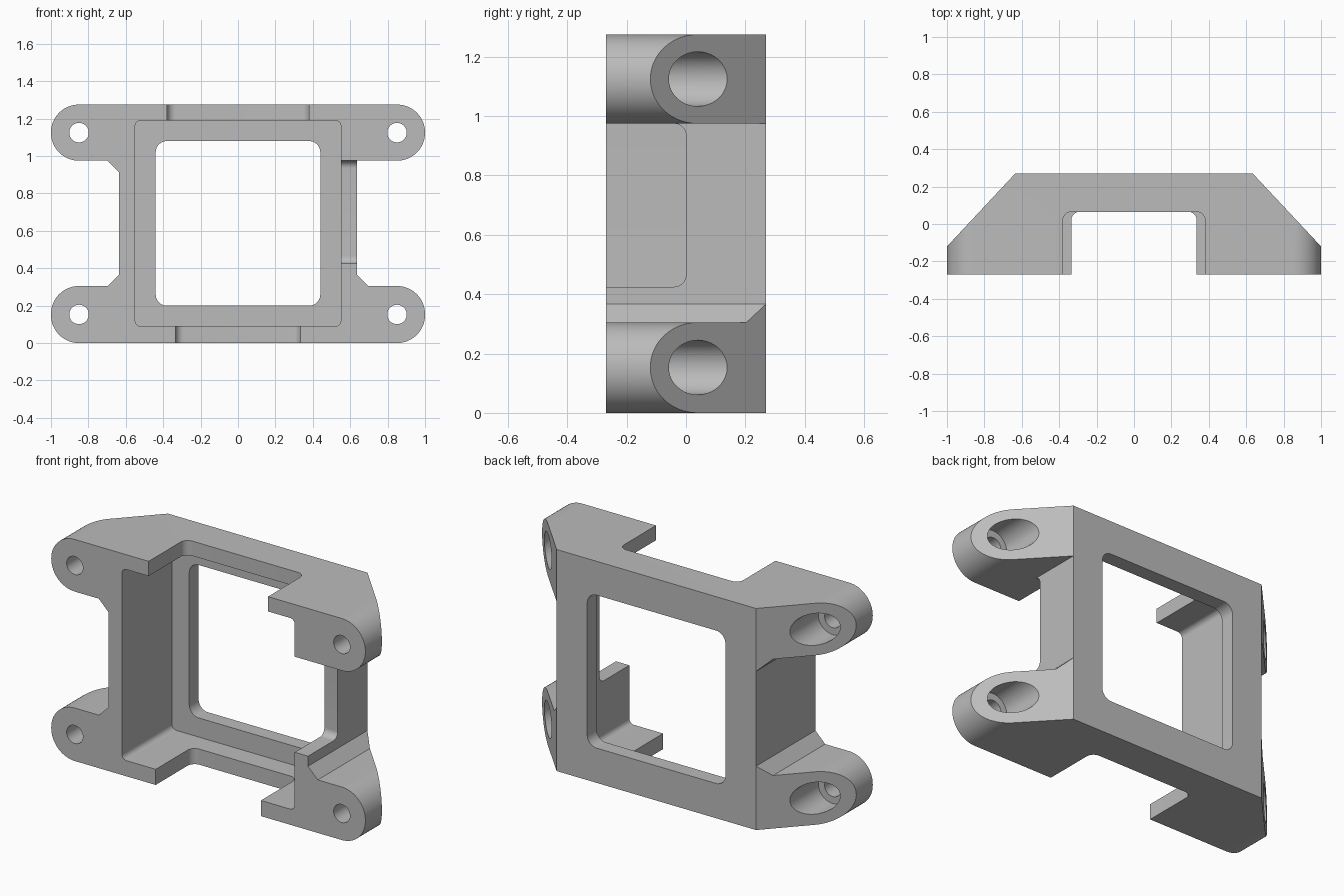
import bpy, bmesh, math
from mathutils import Vector

cube = bpy.data.objects.get("Cube")
if cube:
    bpy.data.objects.remove(cube, do_unlink=True)

grey = bpy.data.materials.new("plain_grey")
grey.use_nodes = True
COLOUR = (0.5, 0.5, 0.5, 1)
grey.diffuse_color = COLOUR
grey.node_tree.nodes["Principled BSDF"].inputs["Base Color"].default_value = COLOUR

FRONT, BACK, HEIGHT = -0.27, 0.27, 1.275
SIDE = 0.635            # half width of the central frame
HOLE_X, EAR_R = 0.85, 0.15


def rounded(corners, steps=12):
    """Polygon with filleted right-angle corners, given as (a, b, radius)."""
    out = []
    for i, (a, b, r) in enumerate(corners):
        p = Vector((a, b))
        if not r:
            out.append(p)
            continue
        u = (Vector(corners[i - 1][:2]) - p).normalized()
        v = (Vector(corners[(i + 1) % len(corners)][:2]) - p).normalized()
        centre = p + (u + v) * r
        for k in range(steps + 1):
            t = math.pi / 2 * k / steps
            out.append(centre - r * (v * math.cos(t) + u * math.sin(t)))
    return out


def rect(a0, a1, b0, b1, r=0):
    return rounded([(a0, b0, r), (a1, b0, r), (a1, b1, r), (a0, b1, r)])


def circle(a, b, r, n=40):
    return [Vector((a + r * math.cos(2 * math.pi * k / n),
                    b + r * math.sin(2 * math.pi * k / n))) for k in range(n)]


def prism(name, outline, axis, lo, hi):
    """Extrude a 2D outline along one axis."""
    place = {"x": lambda p, h: (h, p.x, p.y),
             "y": lambda p, h: (p.x, h, p.y),
             "z": lambda p, h: (p.x, p.y, h)}[axis]
    bm = bmesh.new()
    rings = [[bm.verts.new(place(p, h)) for p in outline] for h in (lo, hi)]
    for ring in rings:
        bm.faces.new(ring)
    n = len(outline)
    for i in range(n):
        j = (i + 1) % n
        bm.faces.new((rings[0][i], rings[0][j], rings[1][j], rings[1][i]))
    bmesh.ops.recalc_face_normals(bm, faces=bm.faces)
    mesh = bpy.data.meshes.new(name)
    bm.to_mesh(mesh)
    bm.free()
    mesh.materials.append(grey)
    obj = bpy.data.objects.new(name, mesh)
    bpy.context.collection.objects.link(obj)
    return obj


# Frame with four rounded mounting ears; the upper left ear has no gusset
LOW, HIGH, G = 0.305, 0.975, 0.062
outline = rounded([
    (-1, 0, EAR_R), (1, 0, EAR_R), (1, LOW, EAR_R),
    (SIDE + G, LOW, 0), (SIDE, LOW + G, 0), (SIDE, HIGH, 0),
    (1, HIGH, EAR_R - 0.001), (1, HEIGHT, EAR_R - 0.001),
    (-1, HEIGHT, EAR_R - 0.001), (-1, HIGH, EAR_R - 0.001),
    (-SIDE - G, HIGH, 0), (-SIDE, HIGH - G, 0),
    (-SIDE, LOW + G, 0), (-SIDE - G, LOW, 0), (-1, LOW, EAR_R)], 16)
frame = prism("mounting_frame", outline, "y", FRONT, BACK)

cutters = []


def cut(*args):
    cutters.append(prism(*args))


# Cavity, rear window, and openings in the top, bottom and one side wall
cut("cavity_cutter", rect(-0.55, 0.55, 0.09, 1.19, 0.03), "y", -0.5, 0.185)
cut("window_cutter", rect(-0.44, 0.44, 0.2, 1.08, 0.06), "y", 0, 0.5)
cut("top_notch_cutter", rect(-0.38, 0.38, -0.5, 0.065, 0.045), "z", 1.1, 1.5)
cut("bottom_notch_cutter", rect(-0.335, 0.335, -0.5, 0.065, 0.045), "z", -0.2, 0.15)
cut("side_slot_cutter", rounded([(-0.5, 0.425, 0), (0, 0.425, 0.04),
                                 (0, HIGH, 0.04), (-0.5, HIGH, 0)]), "x", 0.5, 0.66)

# Sloped rear of the ears, with counterbored screw holes
run, rise = 1 - SIDE, -0.12 - BACK
for s in (-1, 1):
    slope = [Vector((s * (SIDE + run * t), BACK + rise * t)) for t in (-0.3, 1.3)]
    slope.append(Vector((s * 1.4, 0.6)))
    cut("slope_cutter", slope, "z", -0.3, 1.6)
    for z in (0.153, 1.125):
        cut("screw_hole_cutter", circle(s * HOLE_X, z, 0.052), "y", -0.5, 0.3)
        cut("counterbore_cutter", circle(s * HOLE_X, z, 0.092), "y", -0.12, 0.5)

for c in cutters:
    c.hide_render = True
    mod = frame.modifiers.new(c.name, "BOOLEAN")
    mod.operation = "DIFFERENCE"
    mod.solver = "EXACT"
    mod.object = c

# Bake the cuts and drop the cutters
bpy.context.view_layer.update()
graph = bpy.context.evaluated_depsgraph_get()
baked = bpy.data.meshes.new_from_object(frame.evaluated_get(graph))
frame.modifiers.clear()
frame.data = baked
for c in cutters:
    bpy.data.objects.remove(c, do_unlink=True)

bpy.ops.object.select_all(action="DESELECT")
frame.select_set(True)
bpy.context.view_layer.objects.active = frame
bpy.ops.object.shade_smooth_by_angle(angle=math.radians(30))
